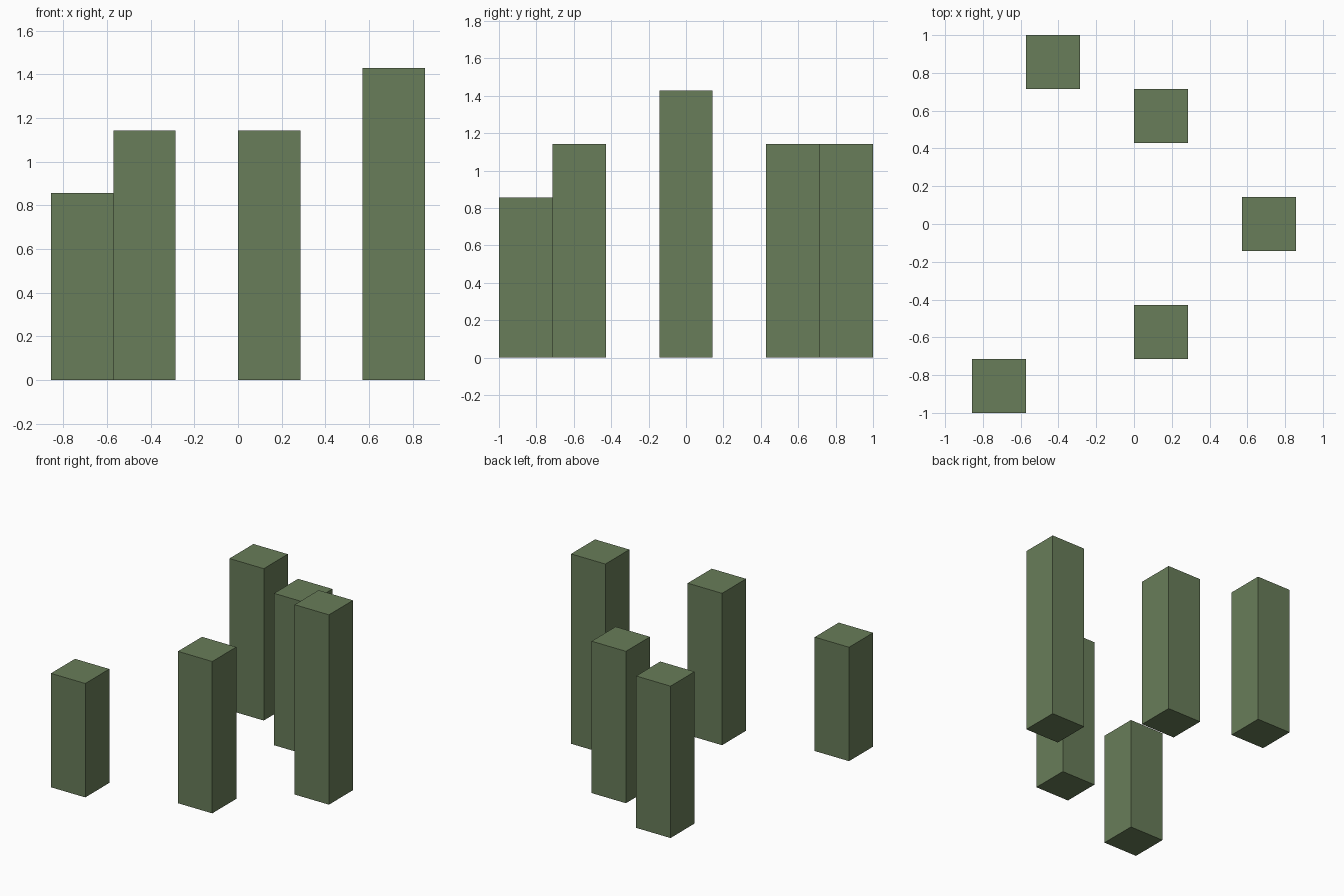
import bpy

if "Cube" in bpy.data.objects:
    bpy.data.objects.remove(bpy.data.objects["Cube"])

U = 2 / 7  # grid cell: every pillar is one cell wide

green = bpy.data.materials.new("green")
green.diffuse_color = (0.14, 0.205, 0.10, 1)
green.use_nodes = True
green.node_tree.nodes["Principled BSDF"].inputs["Base Color"].default_value = green.diffuse_color


def pillar(name, x, y, height):
    """Square pillar standing on the ground; all values in grid cells."""
    bpy.ops.mesh.primitive_cube_add(size=1, location=(x * U, y * U, height * U / 2))
    ob = bpy.context.object
    ob.name = name
    ob.scale = (U, U, height * U)
    bpy.ops.object.transform_apply(location=False, rotation=False, scale=True)
    ob.data.materials.append(green)


# Five pillars in a loose arc around the centre
pillar("front_left_pillar", -2.5, -3, 3)
pillar("front_pillar", 0.5, -2, 4)
pillar("right_tall_pillar", 2.5, 0, 5)
pillar("back_pillar", 0.5, 2, 4)
pillar("back_left_pillar", -1.5, 3, 4)
